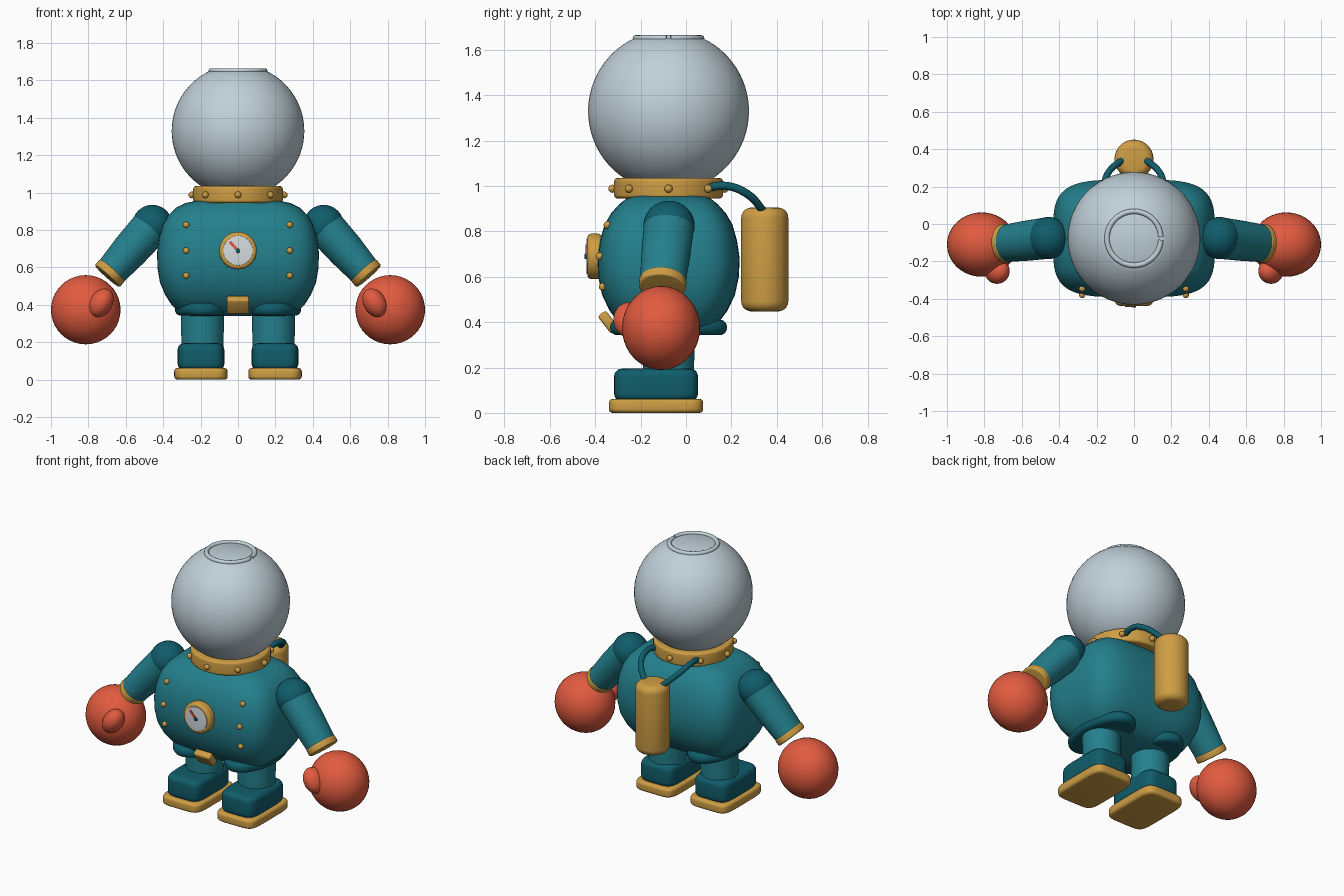
import bpy, bmesh, math
from mathutils import Matrix, Vector, Euler

if "Cube" in bpy.data.objects:
    bpy.data.objects.remove(bpy.data.objects["Cube"])

CY = -0.077  # depth of the body axis


def material(name, rgb):
    m = bpy.data.materials.new(name)
    m.diffuse_color = (*rgb, 1)
    m.use_nodes = True
    m.node_tree.nodes["Principled BSDF"].inputs["Base Color"].default_value = m.diffuse_color
    return m


TEAL = material("teal_suit", (0.017, 0.215, 0.265))
DARK = material("dark_teal", (0.005, 0.11, 0.145))
GOLD = material("brass", (0.62, 0.34, 0.058))
RED = material("coral_red", (0.76, 0.105, 0.05))
GLASS = material("pale_glass", (0.53, 0.63, 0.69))
WHITE = material("dial_white", (0.68, 0.72, 0.75))


def finish(name, bm, mat, matrix, angle=35):
    bmesh.ops.recalc_face_normals(bm, faces=bm.faces)
    me = bpy.data.meshes.new(name)
    bm.to_mesh(me)
    bm.free()
    me.materials.append(mat)
    ob = bpy.data.objects.new(name, me)
    bpy.context.collection.objects.link(ob)
    ob.matrix_world = matrix
    bpy.ops.object.select_all(action='DESELECT')
    ob.select_set(True)
    bpy.context.view_layer.objects.active = ob
    bpy.ops.object.shade_smooth_by_angle(angle=math.radians(angle))
    return ob


def place(loc, rot=(0, 0, 0)):
    return Matrix.Translation(loc) @ Euler(rot).to_matrix().to_4x4()


def along(a, b):
    """Frame at a with z pointing to b and y kept close to world y."""
    z = (Vector(b) - Vector(a)).normalized()
    x = Vector((0, 1, 0)).cross(z).normalized()
    return Matrix.Translation(a) @ Matrix((x, z.cross(x), z)).transposed().to_4x4()


def loft(name, rings, mat, matrix, power=2, n=48):
    """Stack of (z, rx, ry) superellipse rings with flat ends."""
    bm = bmesh.new()
    loops = []
    for z, rx, ry in rings:
        loop = []
        for i in range(n):
            t = 2 * math.pi * (i + 0.5) / n
            c, s = math.cos(t), math.sin(t)
            loop.append(bm.verts.new((rx * math.copysign(abs(c) ** (2 / power), c),
                                      ry * math.copysign(abs(s) ** (2 / power), s), z)))
        loops.append(loop)
    for a, b in zip(loops, loops[1:]):
        for i in range(n):
            j = (i + 1) % n
            bm.faces.new((a[i], a[j], b[j], b[i]))
    bm.faces.new(loops[0])
    bm.faces.new(loops[-1])
    return finish(name, bm, mat, matrix)


def puck(name, rx, ry, z0, z1, r, mat, matrix, power=2):
    """Rounded-edge disc, cylinder or block."""
    arc = [math.pi / 2 * k / 5 for k in range(6)]
    low = [(z0 + r * (1 - math.sin(a)), rx - r * (1 - math.cos(a)),
            ry - r * (1 - math.cos(a))) for a in reversed(arc)]
    high = [(z1 - r * (1 - math.sin(a)), rx - r * (1 - math.cos(a)),
             ry - r * (1 - math.cos(a))) for a in arc]
    return loft(name, low + high, mat, matrix, power)


def ball(name, radii, mat, loc, rot=(0, 0, 0), seg=40):
    bm = bmesh.new()
    bmesh.ops.create_uvsphere(bm, u_segments=seg, v_segments=seg // 2, radius=1)
    bmesh.ops.scale(bm, vec=radii, verts=bm.verts)
    return finish(name, bm, mat, place(loc, rot))


def block(name, size, bevel, mat, loc, rot=(0, 0, 0)):
    bm = bmesh.new()
    bmesh.ops.create_cube(bm, size=1)
    bmesh.ops.scale(bm, vec=size, verts=bm.verts)
    if bevel:
        bmesh.ops.bevel(bm, geom=bm.edges[:], offset=bevel, segments=3,
                        profile=0.5, affect='EDGES')
    return finish(name, bm, mat, place(loc, rot))


def tube(name, points, radius, mat):
    cu = bpy.data.curves.new(name, 'CURVE')
    cu.dimensions = '3D'
    cu.bevel_depth = radius
    cu.bevel_resolution = 4
    cu.use_fill_caps = True
    cu.resolution_u = 8
    sp = cu.splines.new('BEZIER')
    sp.bezier_points.add(len(points) - 1)
    for p, co in zip(sp.bezier_points, points):
        p.co = co
        p.handle_left_type = p.handle_right_type = 'AUTO'
    cu.materials.append(mat)
    ob = bpy.data.objects.new(name, cu)
    bpy.context.collection.objects.link(ob)


# Rounded-square torso
BODY = [(0.34, 0.27, 0.13), (0.36, 0.315, 0.175), (0.40, 0.355, 0.222),
        (0.45, 0.388, 0.26), (0.52, 0.418, 0.293), (0.60, 0.431, 0.31),
        (0.68, 0.433, 0.314), (0.76, 0.423, 0.302), (0.83, 0.402, 0.282),
        (0.88, 0.372, 0.253), (0.92, 0.33, 0.217), (0.945, 0.28, 0.185), (0.96, 0.2, 0.15)]
BODY_POWER = 4
loft("torso", BODY, TEAL, place((0, CY, 0)), BODY_POWER, 64)


def body_front(x, z):
    for (z0, a0, b0), (z1, a1, b1) in zip(BODY, BODY[1:]):
        if z0 <= z <= z1:
            f = (z - z0) / (z1 - z0)
            a, b = a0 + f * (a1 - a0), b0 + f * (b1 - b0)
            return CY - b * (1 - abs(x / a) ** BODY_POWER) ** (1 / BODY_POWER)


# Helmet globe, cut flat on top, with a split ring around the cut
R, TOP = 0.355, math.acos(0.15 / 0.355)
globe = []
for k in range(33):
    a = -1.5 + (TOP + 1.5) * k / 32
    globe.append((R * math.sin(a), R * math.cos(a), R * math.cos(a)))
loft("helmet", globe, GLASS, place((0, CY, 1.33)), 2, 64)
ring = []
for k in range(25):
    a = 0.06 + (2 * math.pi - 0.12) * k / 24
    ring.append((0.144 * math.cos(a), CY + 0.144 * math.sin(a), 1.651))
tube("helmet_ring", ring, 0.014, GLASS)

# Collar with rivets
puck("collar", 0.24, 0.24, 0.945, 1.035, 0.015, GOLD, place((0, CY, 0)))
for k in range(8):
    a = math.pi / 4 * k
    ball("collar_rivet", (0.018,) * 3, GOLD,
         (0.247 * math.cos(a), CY + 0.247 * math.sin(a), 0.988), seg=16)

# Pressure gauge on the chest
FACING = (math.pi / 2, 0, 0)
puck("gauge_case", 0.1, 0.1, 0, 0.065, 0.018, GOLD, place((0, -0.37, 0.69), FACING))
puck("gauge_face", 0.079, 0.079, 0.06, 0.069, 0.002, WHITE, place((0, -0.37, 0.69), FACING))
block("gauge_needle", (0.016, 0.006, 0.062), 0, RED, (-0.022, -0.441, 0.714), (0, -0.75, 0))
puck("gauge_hub", 0.012, 0.012, 0.065, 0.077, 0.003, DARK, place((0, -0.37, 0.69), FACING))

# Belt buckle on the lower front
block("buckle", (0.12, 0.045, 0.098), 0.012, GOLD, (0, -0.342, 0.40), (0.66, 0, 0))

# Air tank on the back
puck("air_tank", 0.104, 0.104, 0.447, 0.905, 0.045, GOLD, place((0, 0.347, 0)))

for s in (-1, 1):
    # Chest rivets
    for z in (0.828, 0.69, 0.556):
        ball("chest_rivet", (0.017,) * 3, GOLD,
             (s * 0.277, body_front(0.277, z) - 0.004, z), seg=16)

    # Air hose
    tube("air_hose", [(s * 0.15, 0.08, 0.99), (s * 0.16, 0.18, 1.0),
                      (s * 0.14, 0.27, 0.965), (s * 0.06, 0.345, 0.885)], 0.018, DARK)

    # Arm: shoulder, sleeve, cuff
    a, b = (s * 0.458, -0.075, 0.825), (s * 0.70, -0.105, 0.553)
    length = (Vector(b) - Vector(a)).length
    ball("shoulder", (0.108, 0.113, 0.11), DARK, a)
    loft("sleeve", [(0, 0.105, 0.111), (length * 0.5, 0.099, 0.107),
                    (length - 0.02, 0.085, 0.1)], TEAL, along(a, b))
    puck("cuff", 0.089, 0.104, length - 0.045, length, 0.01, GOLD, along(a, b))

    # Glove and thumb
    ball("glove", (0.186, 0.172, 0.185), RED, (s * 0.814, -0.11, 0.374))
    ball("thumb", (0.06, 0.068, 0.083), RED, (s * 0.732, -0.252, 0.41), (0, -s * 0.55, 0))

    # Leg opening, leg, boot and sole
    puck("leg_opening", 0.15, 0.258, 0.343, 0.41, 0.03, DARK, place((s * 0.187, CY, 0)))
    loft("leg", [(0.15, 0.112, 0.112), (0.4, 0.117, 0.117)], TEAL, place((s * 0.19, CY, 0)))
    puck("boot", 0.125, 0.185, 0.05, 0.195, 0.035, DARK, place((s * 0.198, -0.132, 0)), 5)
    puck("boot_sole", 0.143, 0.208, 0, 0.062, 0.018, GOLD, place((s * 0.198, -0.132, 0)), 6)
